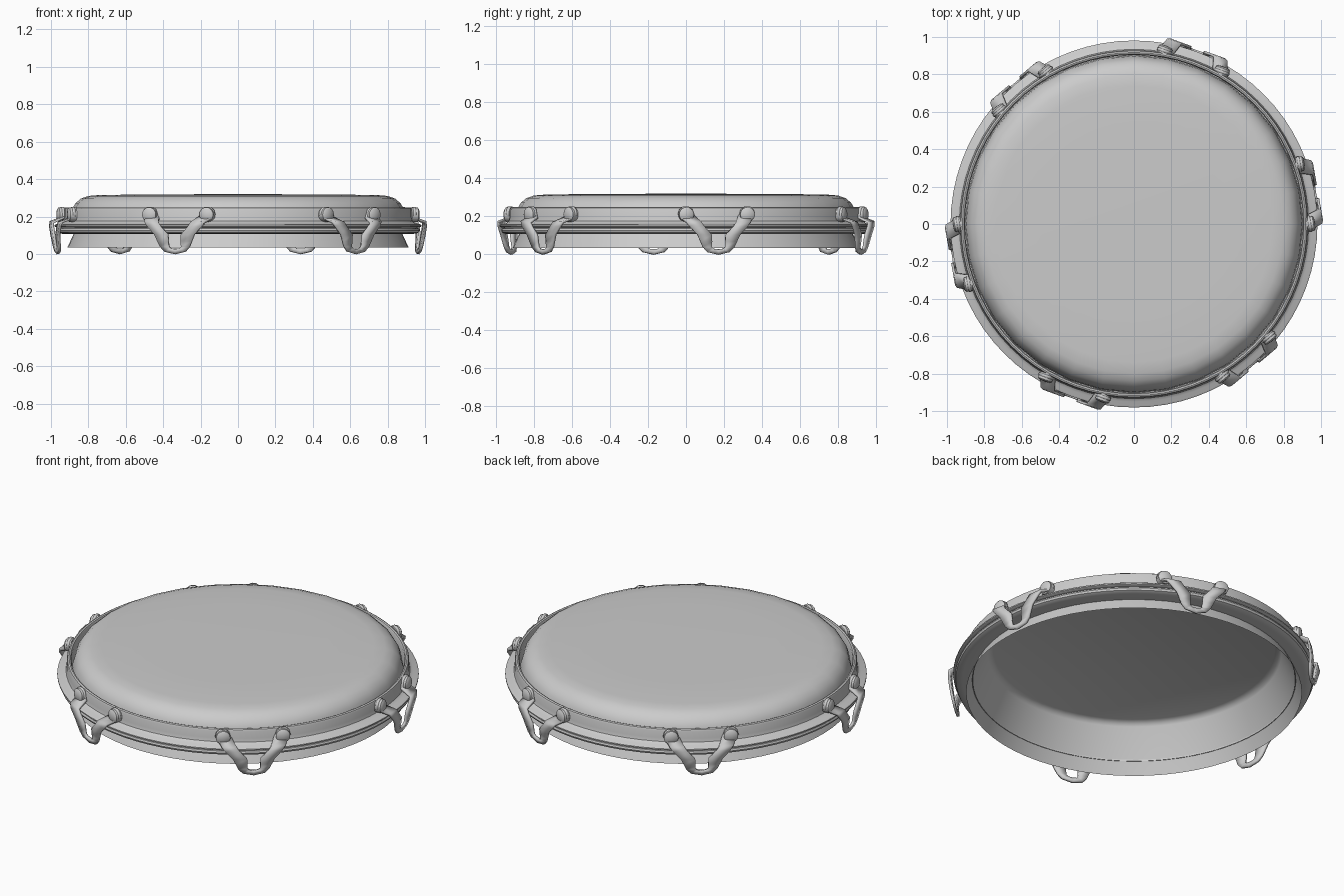
import bpy, bmesh
from math import radians, cos, sin, tau
from mathutils import Matrix

if "Cube" in bpy.data.objects:
    bpy.data.objects.remove(bpy.data.objects["Cube"])


def finish(name, bm, angle=35):
    bmesh.ops.remove_doubles(bm, verts=bm.verts, dist=1e-5)
    me = bpy.data.meshes.new(name)
    bm.to_mesh(me)
    bm.free()
    ob = bpy.data.objects.new(name, me)
    bpy.context.collection.objects.link(ob)
    bpy.context.view_layer.objects.active = ob
    ob.select_set(True)
    bpy.ops.object.shade_smooth_by_angle(angle=radians(angle))
    ob.select_set(False)
    return ob


def lathe(name, profile, sides, closed=False, angle=35):
    """Turn an (r, z) profile around the z axis."""
    bm = bmesh.new()
    rings = [[bm.verts.new((r * cos(tau * i / sides), r * sin(tau * i / sides), z))
              for i in range(sides)] if r else [bm.verts.new((0, 0, z))] * sides
             for r, z in profile]
    pairs = list(zip(rings, rings[1:]))
    if closed:
        pairs.append((rings[-1], rings[0]))
    for a, b in pairs:
        for i in range(sides):
            j = (i + 1) % sides
            vs = list(dict.fromkeys((a[i], a[j], b[j], b[i])))
            bm.faces.new(vs)
    bmesh.ops.recalc_face_normals(bm, faces=bm.faces)
    return finish(name, bm, angle)


# Domed playing surface
lathe("drum_skin", [(0, .32), (.5, .318), (.74, .315), (.80, .31), (.84, .296),
                    (.868, .272), (.885, .245), (.898, .2), (.903, .15)], 32, angle=60)

# Tapered shell, open underneath
lathe("drum_shell", [(.912, .035), (.80, .278), (.79, .294), (.765, .304), (0, .307)],
      64, angle=60)

# Tension hoop with a flared lip
lathe("hoop", [(.904, .15), (.904, .235), (.909, .246), (.917, .249), (.925, .245),
               (.929, .235), (.929, .195), (.934, .175), (.95, .163), (.972, .160),
               (.981, .154), (.981, .147), (.972, .142), (.93, .142)], 72, closed=True)

# Rounded ring under the hoop
lathe("lower_ring", [(.875, .142), (.955, .142), (.968, .136), (.972, .126), (.967, .115),
                     (.954, .109), (.93, .107), (.875, .107)], 72, closed=True)

# Bracket half outline: (inner u, z, outer u, z), from bolt end to foot
HALF = [(.150, .252, .180, .252), (.130, .237, .198, .237), (.122, .212, .206, .212),
        (.113, .190, .195, .190), (.092, .165, .172, .165), (.078, .148, .156, .148),
        (.037, .104, .114, .104), (.035, .070, .098, .070), (.035, .040, .084, .040),
        (.022, .030, .060, .014), (0, .028, 0, 0)]


def depth(z):
    """Plate distance from the drum axis: steps out over the hoop lip."""
    if z >= .19:
        return .918
    if z >= .165:
        return .983 - (z - .165) / .025 * .065
    return .970 + .015 * min(z / .1, 1)


def bracket(name, turn):
    bm = bmesh.new()
    for s in (1, -1):
        rows = [[bm.verts.new((depth(z), s * u, z)) for u, z in ((a, b), (c, d))]
                for a, b, c, d in HALF]
        for p, q in zip(rows, rows[1:]):
            f = (p[0], p[1], q[1], q[0])
            bm.faces.new(f if s < 0 else f[::-1])
    bmesh.ops.remove_doubles(bm, verts=bm.verts, dist=1e-5)
    bmesh.ops.recalc_face_normals(bm, faces=bm.faces)
    if sum(f.normal.x for f in bm.faces) < 0:
        bmesh.ops.reverse_faces(bm, faces=bm.faces)
    ob = finish(name, bm, 30)
    mod = ob.modifiers.new("thickness", "SOLIDIFY")
    mod.thickness = .014
    mod.offset = 1
    ob.matrix_world = turn


# Six brackets, each with a pair of bolt heads
for k in range(6):
    turn = Matrix.Rotation(radians(10 + 60 * k), 4, 'Z')
    bracket(f"bracket_{k + 1}", turn)
    for side, u in (("left", -.163), ("right", .163)):
        bolt = lathe(f"bolt_{side}_{k + 1}", [(0, 0), (.039, 0), (.039, .035), (.03, .042),
                                             (0, .045)], 20)
        bolt.matrix_world = (turn @ Matrix.Translation((.91, u, .21))
                             @ Matrix.Rotation(radians(90), 4, 'Y'))
